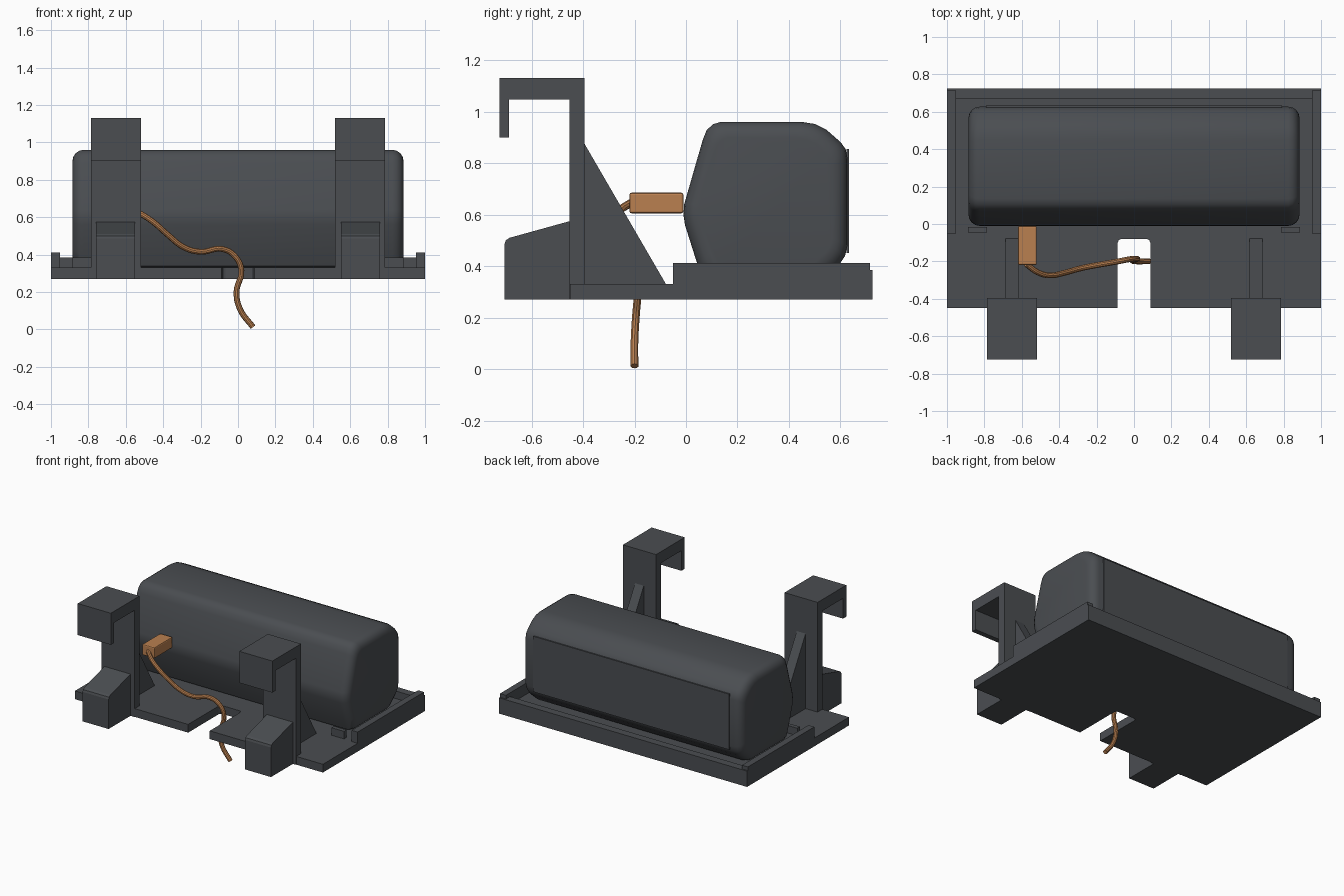
import bpy, bmesh, math
from mathutils import Vector

if "Cube" in bpy.data.objects:
    bpy.data.objects.remove(bpy.data.objects["Cube"])


def material(name, rgb):
    m = bpy.data.materials.new(name)
    m.diffuse_color = (*rgb, 1)
    m.use_nodes = True
    m.node_tree.nodes["Principled BSDF"].inputs["Base Color"].default_value = m.diffuse_color
    return m


GREY = material("slate grey", (0.069, 0.075, 0.083))
COPPER = material("copper orange", (0.49, 0.215, 0.08))


def loft(name, rings, mat, smooth=False):
    """Skin a list of equal-length rings and cap both ends."""
    bm = bmesh.new()
    rows = [[bm.verts.new(p) for p in ring] for ring in rings]
    n = len(rows[0])
    for a, b in zip(rows, rows[1:]):
        for i in range(n):
            j = (i + 1) % n
            bm.faces.new((a[i], a[j], b[j], b[i]))
    bm.faces.new(rows[0])
    bm.faces.new(rows[-1])
    bmesh.ops.recalc_face_normals(bm, faces=bm.faces)
    me = bpy.data.meshes.new(name)
    bm.to_mesh(me)
    bm.free()
    ob = bpy.data.objects.new(name, me)
    bpy.context.collection.objects.link(ob)
    me.materials.append(mat)
    if smooth:
        shade(ob)
    return ob


def shade(ob):
    bpy.ops.object.select_all(action='DESELECT')
    ob.select_set(True)
    bpy.context.view_layer.objects.active = ob
    bpy.ops.object.shade_smooth_by_angle(angle=math.radians(35))


def prism_x(name, pts, x0, x1, mat=GREY):
    """Extrude a (y, z) profile along x."""
    return loft(name, [[(x, y, z) for y, z in pts] for x in (x0, x1)], mat)


def box(name, x0, x1, y0, y1, z0, z1, mat=GREY):
    return prism_x(name, [(y0, z0), (y1, z0), (y1, z1), (y0, z1)], x0, x1, mat)


# Base plate with a cable notch in the front edge
half = [(1, 0.725), (1, -0.45), (0.087, -0.45), (0.087, -0.1),
        (0.081, -0.085), (0.067, -0.08)]
outline = half + [(-x, y) for x, y in reversed(half)]
loft("base_plate", [[(x, y, z) for x, y in outline] for z in (0.27, 0.33)], GREY)

# Raised back rim
box("back_rim", -1, 1, 0.668, 0.725, 0.325, 0.385)

# Mirrored parts on the left and right
hook = [(-0.395, 0.27), (-0.395, 1.13), (-0.725, 1.13), (-0.725, 0.9),
        (-0.688, 0.9), (-0.688, 1.047), (-0.453, 1.047), (-0.453, 0.27)]
foot = [(-0.45, 0.27), (-0.45, 0.575), (-0.685, 0.51), (-0.7, 0.5),
        (-0.705, 0.485), (-0.705, 0.27)]
brace = [(-0.4, 0.325), (-0.4, 0.885), (-0.075, 0.325)]
for side, s in (("left", -1), ("right", 1)):
    def span(a, b):
        return sorted((s * a, s * b))
    prism_x(side + "_hook", hook, *span(0.518, 0.785))
    prism_x(side + "_foot_block", foot, *span(0.55, 0.76))
    prism_x(side + "_brace", brace, *span(0.617, 0.688))
    box(side + "_rim", *span(0.952, 1), -0.05, 0.715, 0.325, 0.412)
    box(side + "_stop_tab", *span(0.785, 0.887), -0.045, -0.015, 0.325, 0.385)

# Tank body with rounded ends
profile = [(0.07, 0.34), (0.045, 0.405), (-0.004, 0.56), (-0.01, 0.6),
           (-0.007, 0.64), (0.065, 0.89), (0.08, 0.928), (0.105, 0.951),
           (0.135, 0.96), (0.45, 0.96), (0.5, 0.952), (0.545, 0.93),
           (0.6, 0.882), (0.62, 0.855), (0.627, 0.82), (0.627, 0.48),
           (0.618, 0.44), (0.595, 0.405), (0.52, 0.34), (0.49, 0.33), (0.1, 0.33)]
R, END = 0.06, 0.885
CY, CZ, HY, HZ = 0.31, 0.645, 0.319, 0.315
steps = [math.radians(a) for a in (0, 22.5, 45, 67.5, 90)]
ends = [(END - R + R * math.sin(a), R * (1 - math.cos(a))) for a in steps]
sections = [(-x, d) for x, d in reversed(ends)] + ends
rings = [[(x, CY + (y - CY) * (1 - d / HY), CZ + (z - CZ) * (1 - d / HZ))
          for y, z in profile] for x, d in sections]
loft("tank_body", rings, GREY, smooth=True)
box("tank_back_panel", -0.79, 0.79, 0.624, 0.633, 0.45, 0.855)

# Cable connector block
plug = box("cable_plug", -0.62, -0.52, -0.22, -0.01, 0.605, 0.685, COPPER)
bev = plug.modifiers.new("soft_edges", 'BEVEL')
bev.width, bev.segments = 0.008, 2

# Cable hanging through the notch
path = [(-0.575, -0.215, 0.645), (-0.515, -0.258, 0.615), (-0.45, -0.275, 0.572),
        (-0.38, -0.263, 0.51), (-0.285, -0.237, 0.437), (-0.2, -0.22, 0.415),
        (-0.085, -0.2, 0.43), (-0.015, -0.187, 0.39), (0.018, -0.186, 0.315),
        (-0.008, -0.195, 0.2), (0.01, -0.2, 0.11), (0.08, -0.2, 0.012)]
cu = bpy.data.curves.new("cable", 'CURVE')
cu.dimensions = '3D'
cu.bevel_depth, cu.bevel_resolution, cu.resolution_u = 0.0155, 3, 6
cu.use_fill_caps = True
sp = cu.splines.new('BEZIER')
sp.bezier_points.add(len(path) - 1)
for bp, p in zip(sp.bezier_points, path):
    bp.co = Vector(p)
    bp.handle_left_type = bp.handle_right_type = 'AUTO'
cu.materials.append(COPPER)
cable = bpy.data.objects.new("cable", cu)
bpy.context.collection.objects.link(cable)
bpy.ops.object.select_all(action='DESELECT')
cable.select_set(True)
bpy.context.view_layer.objects.active = cable
bpy.ops.object.convert(target='MESH')
shade(bpy.context.view_layer.objects.active)
